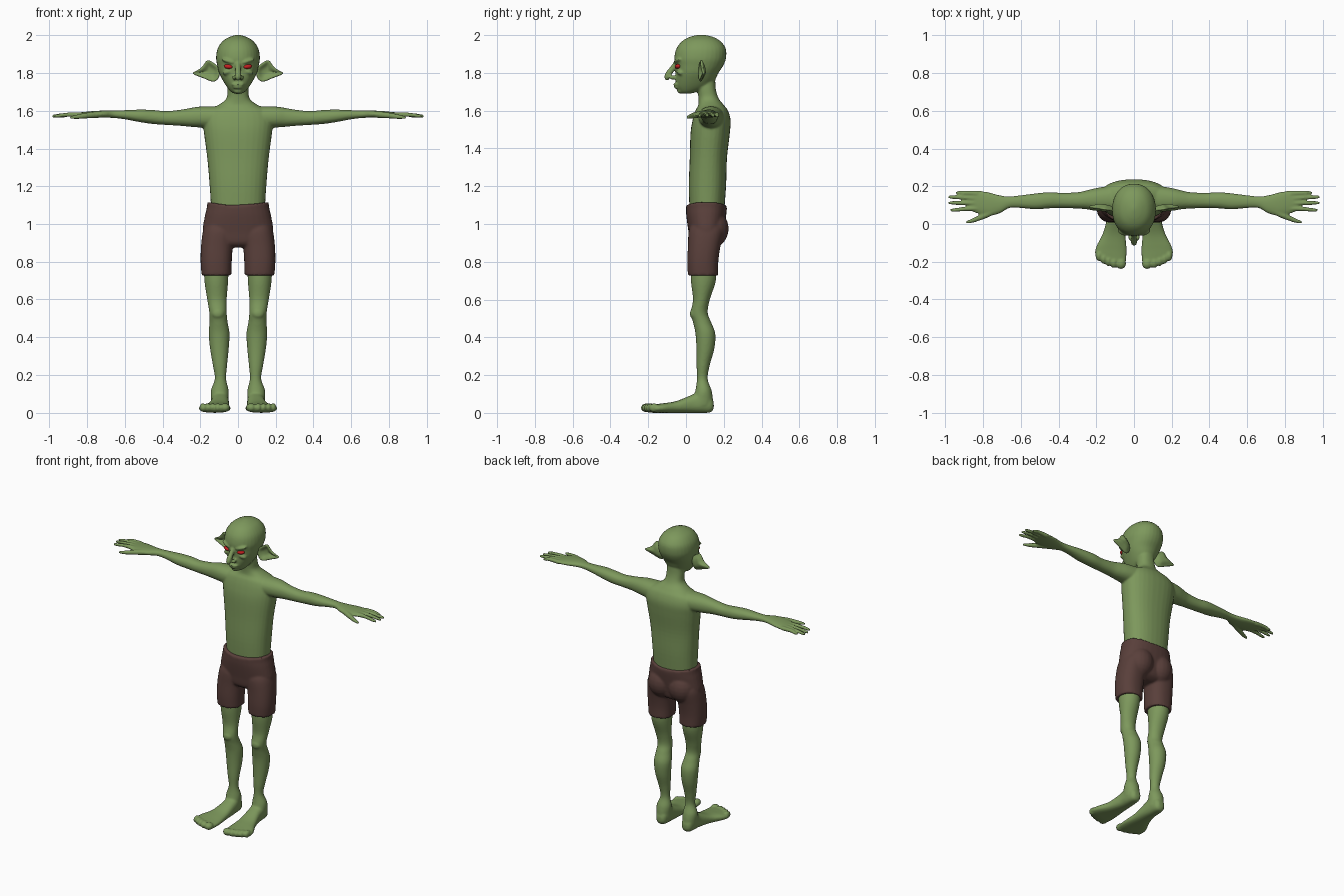
import bpy, bmesh, math
from mathutils import Vector, Matrix, Euler


def material(name, rgb):
    m = bpy.data.materials.new(name)
    m.diffuse_color = (*rgb, 1)
    return m


GREEN = material("skin_green", (0.205, 0.314, 0.107))
BROWN = material("shorts_brown", (0.100, 0.050, 0.043))
RED = material("eye_red", (0.55, 0.015, 0.015))


def spline(pts, steps=5):
    """Catmull-Rom through rows of numbers."""
    out = []
    for i in range(len(pts) - 1):
        p0, p1, p2 = pts[max(i - 1, 0)], pts[i], pts[i + 1]
        p3 = pts[min(i + 2, len(pts) - 1)]
        for s in range(steps):
            t = s / steps
            out.append([0.5 * (2 * b + (c - a) * t + (2 * a - 5 * b + 4 * c - d) * t * t
                               + (3 * b - a - 3 * c + d) * t ** 3)
                        for a, b, c, d in zip(p0, p1, p2, p3)])
    return out + [list(pts[-1])]


def skin_rings(bm, rings):
    loops = [[bm.verts.new(p) for p in r] for r in rings]
    n = len(loops[0])
    faces = [bm.faces.new((a[i], a[(i + 1) % n], b[(i + 1) % n], b[i]))
             for a, b in zip(loops, loops[1:]) for i in range(n)]
    faces += [bm.faces.new(loops[0]), bm.faces.new(loops[-1])]
    bmesh.ops.recalc_face_normals(bm, faces=faces)


def loft(bm, axis, rows, side=1, power=2.0, n=32):
    """Rows: position on axis, then min/max on each of the two other axes."""
    others = [k for k in range(3) if k != axis]
    rings = []
    for t, a0, a1, b0, b1 in spline(rows):
        ring = []
        for i in range(n):
            c, s = math.cos(math.tau * i / n), math.sin(math.tau * i / n)
            c = math.copysign(abs(c) ** (2 / power), c)
            s = math.copysign(abs(s) ** (2 / power), s)
            p = [0, 0, 0]
            p[axis] = t
            p[others[0]] = (a0 + a1) / 2 + c * (a1 - a0) / 2
            p[others[1]] = (b0 + b1) / 2 + s * (b1 - b0) / 2
            p[0] *= side
            ring.append(p)
        rings.append(ring)
    skin_rings(bm, rings)


def tube(bm, pts, side=1, n=12):
    """Tapered tube; points are x, y, z, radius."""
    pts = spline(pts)
    rings = []
    for i, p in enumerate(pts):
        d = Vector(pts[min(i + 1, len(pts) - 1)][:3]) - Vector(pts[max(i - 1, 0)][:3])
        u = d.orthogonal().normalized()
        v = d.normalized().cross(u)
        ring = [Vector(p[:3]) + p[3] * (u * math.cos(math.tau * k / n) + v * math.sin(math.tau * k / n))
                for k in range(n)]
        rings.append([(q.x * side, q.y, q.z) for q in ring])
    skin_rings(bm, rings)


def ball(bm, loc, size, rot=(0, 0, 0)):
    m = Matrix.LocRotScale(Vector(loc), Euler(rot), Vector(size))
    bmesh.ops.create_uvsphere(bm, u_segments=20, v_segments=12, radius=1, matrix=m)


def finish(name, bm, mat, voxel=None, smooth=3):
    me = bpy.data.meshes.new(name)
    bm.to_mesh(me)
    bm.free()
    me.materials.append(mat)
    ob = bpy.data.objects.new(name, me)
    bpy.context.collection.objects.link(ob)
    bpy.context.view_layer.objects.active = ob
    if voxel:
        r = ob.modifiers.new("fuse", 'REMESH')
        r.mode, r.voxel_size, r.use_smooth_shade = 'VOXEL', voxel, True
        s = ob.modifiers.new("soften", 'SMOOTH')
        s.factor, s.iterations = 0.5, smooth
        for m in ("fuse", "soften"):
            bpy.ops.object.modifier_apply(modifier=m)
    for p in ob.data.polygons:
        p.use_smooth = True
    return ob


body = bmesh.new()

# Torso and neck
loft(body, 2, [(1.04, -.14, .14, .02, .20), (1.2, -.15, .15, .015, .212), (1.35, -.163, .163, .02, .217),
               (1.48, -.18, .18, .024, .232), (1.55, -.185, .185, .035, .236), (1.60, -.165, .165, .05, .222),
               (1.63, -.105, .105, .065, .2), (1.665, -.062, .062, .066, .173), (1.72, -.055, .055, .06, .157),
               (1.80, -.05, .05, .05, .155)], power=2.3)

# Head
loft(body, 2, [(1.69, -.016, .016, -.022, .02), (1.70, -.036, .036, -.034, .06), (1.725, -.058, .058, -.05, .12),
               (1.76, -.08, .08, -.055, .152), (1.80, -.1, .1, -.055, .172), (1.84, -.11, .11, -.058, .198),
               (1.88, -.116, .116, -.062, .212), (1.93, -.108, .108, -.05, .21), (1.97, -.08, .08, -.018, .18),
               (1.992, -.042, .042, .025, .138), (2.002, -.008, .008, .07, .09)], power=2.15)

# Hooked nose, lips and chin
tube(body, [(0, -.05, 1.855, .014), (0, -.07, 1.825, .015), (0, -.092, 1.795, .017),
            (0, -.1, 1.775, .015), (0, -.098, 1.76, .007)])
ball(body, (0, -.05, 1.739), (.034, .017, .008))
ball(body, (0, -.048, 1.724), (.028, .016, .008))
ball(body, (0, -.03, 1.705), (.024, .018, .014))

for s in (1, -1):
    # Nostrils, brow ridges and cheeks
    ball(body, (s * .018, -.07, 1.775), (.013, .017, .012))
    ball(body, (s * .05, -.044, 1.863), (.04, .018, .011), (0, -s * .28, s * .25))
    ball(body, (s * .056, -.032, 1.805), (.028, .018, .014), (0, s * .3, s * .35))

    # Arm and palm
    loft(body, 0, [(.08, .06, .21, 1.5, 1.625), (.2, .07, .19, 1.511, 1.622), (.25, .078, .178, 1.515, 1.615),
                   (.3, .082, .168, 1.52, 1.606), (.38, .085, .165, 1.525, 1.598), (.45, .083, .168, 1.53, 1.604),
                   (.52, .078, .162, 1.54, 1.606), (.6, .085, .152, 1.555, 1.603), (.66, .085, .146, 1.562, 1.601),
                   (.71, .057, .152, 1.563, 1.601), (.77, .043, .168, 1.563, 1.598), (.83, .056, .177, 1.564, 1.592),
                   (.87, .07, .174, 1.567, 1.587)], side=s, power=2.2)
    # Fingers and thumb
    for y0, x1, y1 in ((.162, .945, .166), (.136, .985, .143), (.11, .985, .112), (.083, .975, .074)):
        tube(body, [(.83, y0, 1.578, .014), (.9, (y0 + y1) / 2, 1.579, .0115),
                    (x1 - .02, y1, 1.573, .0095), (x1, y1, 1.571, .006)], s)
    tube(body, [(.73, .075, 1.58, .018), (.79, .045, 1.576, .016), (.85, .02, 1.568, .012),
                (.89, .008, 1.564, .007)], s)

    # Leg with knee, calf and ankle
    loft(body, 2, [(.04, .05, .14, .03, .142), (.07, .05, .143, .035, .143), (.12, .05, .143, .05, .135),
                   (.18, .063, .123, .058, .115), (.25, .058, .133, .056, .125), (.34, .049, .148, .055, .15),
                   (.42, .045, .155, .05, .155), (.48, .055, .151, .037, .133), (.53, .06, .152, .025, .115),
                   (.6, .06, .163, .037, .126), (.7, .052, .178, .026, .158), (.8, .05, .18, .025, .16)], s)
    ball(body, (s * .106, .045, .525), (.034, .025, .03))

    # Splayed foot
    loft(body, 1, [(.147, .078, .112, .025, .055), (.13, .06, .13, .003, .09), (.08, .05, .14, 0, .115),
                   (.03, .048, .143, 0, .095), (-.05, .046, .165, 0, .063), (-.12, .04, .2, 0, .051),
                   (-.165, .04, .204, 0, .046), (-.2, .043, .165, .003, .042), (-.222, .047, .115, .008, .036)],
         s, power=2.4)
    # Toes
    for x, y, r in ((.069, -.21, .027), (.107, -.205, .019), (.135, -.195, .018), (.161, -.183, .018),
                    (.186, -.168, .018)):
        ball(body, (s * x, y, .027), (r, .029, .023))

finish("body", body, GREEN, 0.006)

# Shorts: pelvis, buttocks and legs fused
shorts = bmesh.new()
loft(shorts, 2, [(.875, -.06, .06, .05, .15), (.9, -.165, .165, .022, .185), (.96, -.187, .187, .013, .2),
                 (1.04, -.176, .176, .002, .212), (1.085, -.165, .165, 0, .216), (1.11, -.163, .163, 0, .216)],
     power=2.3)
for v in shorts.verts:
    if v.co.z > 1.05:  # waistband dips at the middle
        v.co.z += (v.co.z - 1.05) * 2.5 * (abs(v.co.x) - .12)
for s in (1, -1):
    ball(shorts, (s * .075, .14, .975), (.09, .086, .1))
    loft(shorts, 2, [(.728, .035, .193, .01, .17), (.8, .033, .198, .007, .171), (.88, .027, .196, .01, .182),
                     (.96, .012, .186, .014, .2), (1.0, .03, .17, .03, .19)], s, power=2.3)
finish("shorts", shorts, BROWN, 0.007, 4)

# Eyes
for s, label in ((1, "left"), (-1, "right")):
    eye = bmesh.new()
    ball(eye, (s * .052, -.044, 1.834), (.024, .014, .012), (0, -s * .1, s * .35))
    finish(label + "_eye", eye, RED)

# Cupped pointed ears
outline = [(.09, 1.825), (.125, 1.85), (.16, 1.876), (.176, 1.855), (.197, 1.818), (.258, 1.8),
           (.212, 1.783), (.17, 1.768), (.132, 1.748), (.1, 1.765)]
for s, label in ((1, "left"), (-1, "right")):
    bm = bmesh.new()
    cx, cz = .145, 1.81
    rings = []
    for k, back in ((1, 0), (.75, .006), (.4, .024)):
        rings.append([bm.verts.new((s * (cx + (x - cx) * k), .07 + .15 * (x - .1) * k + back, cz + (z - cz) * k))
                      for x, z in outline])
    n = len(outline)
    for a, b in zip(rings, rings[1:]):
        for i in range(n):
            bm.faces.new((a[i], a[(i + 1) % n], b[(i + 1) % n], b[i]))
    bm.faces.new(rings[-1])
    bmesh.ops.recalc_face_normals(bm, faces=bm.faces)
    ear = finish(label + "_ear", bm, GREEN)
    thick = ear.modifiers.new("thickness", 'SOLIDIFY')
    thick.thickness, thick.offset = 0.014, 0
    ear.modifiers.new("round", 'SUBSURF').levels = 2
    ear.modifiers["round"].render_levels = 2
